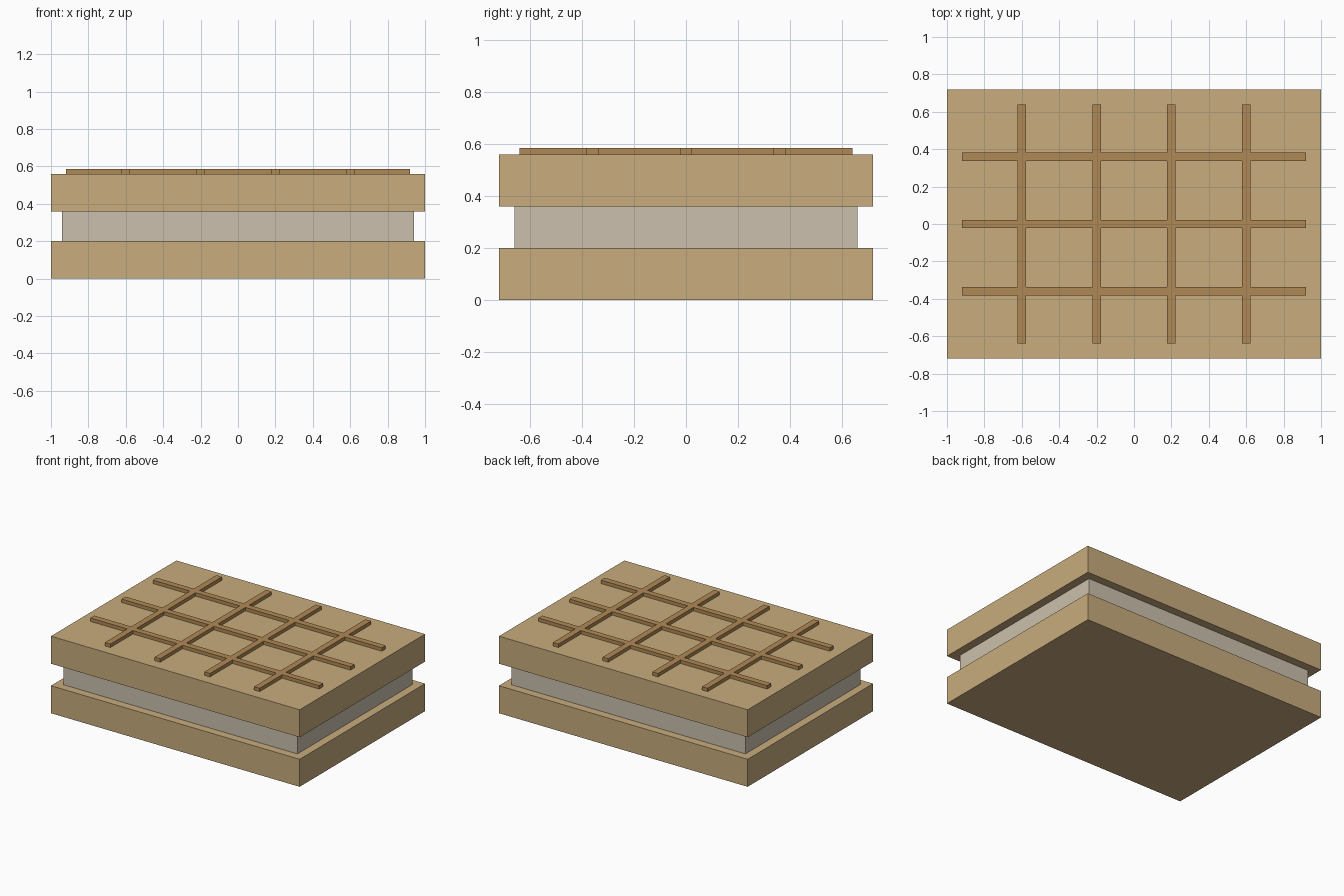
import bpy
import bmesh

if "Cube" in bpy.data.objects:
    bpy.data.objects.remove(bpy.data.objects["Cube"])


def material(name, rgb):
    mat = bpy.data.materials.new(name)
    mat.diffuse_color = (*rgb, 1.0)
    mat.use_nodes = True
    mat.node_tree.nodes["Principled BSDF"].inputs["Base Color"].default_value = mat.diffuse_color
    return mat


wafer = material("wafer tan", (0.578, 0.413, 0.205))
cream = material("cream", (0.597, 0.527, 0.418))
ridge = material("ridge brown", (0.434, 0.250, 0.091))


def box(name, mat, half_x, half_y, z0, z1, x=0.0, y=0.0):
    """Flat-faced box with its base at z0 and its top at z1."""
    mesh = bpy.data.meshes.new(name)
    bm = bmesh.new()
    bmesh.ops.create_cube(bm, size=1.0)
    bmesh.ops.scale(bm, vec=(2 * half_x, 2 * half_y, z1 - z0), verts=bm.verts)
    bm.to_mesh(mesh)
    bm.free()
    mesh.materials.append(mat)
    obj = bpy.data.objects.new(name, mesh)
    obj.location = (x, y, (z0 + z1) / 2)
    bpy.context.collection.objects.link(obj)
    return obj


# Two wafers with the filling between them
box("bottom_wafer", wafer, 1.0, 0.72, 0.0, 0.2)
box("filling", cream, 0.94, 0.66, 0.2, 0.36)
box("top_wafer", wafer, 1.0, 0.72, 0.36, 0.56)

# Raised lattice on the top wafer
for i, y in enumerate((-0.36, 0.0, 0.36)):
    box(f"long_ridge_{i + 1}", ridge, 0.92, 0.0225, 0.56, 0.585, y=y)
for i, x in enumerate((-0.6, -0.2, 0.2, 0.6)):
    box(f"short_ridge_{i + 1}", ridge, 0.0225, 0.64, 0.56, 0.585, x=x)
